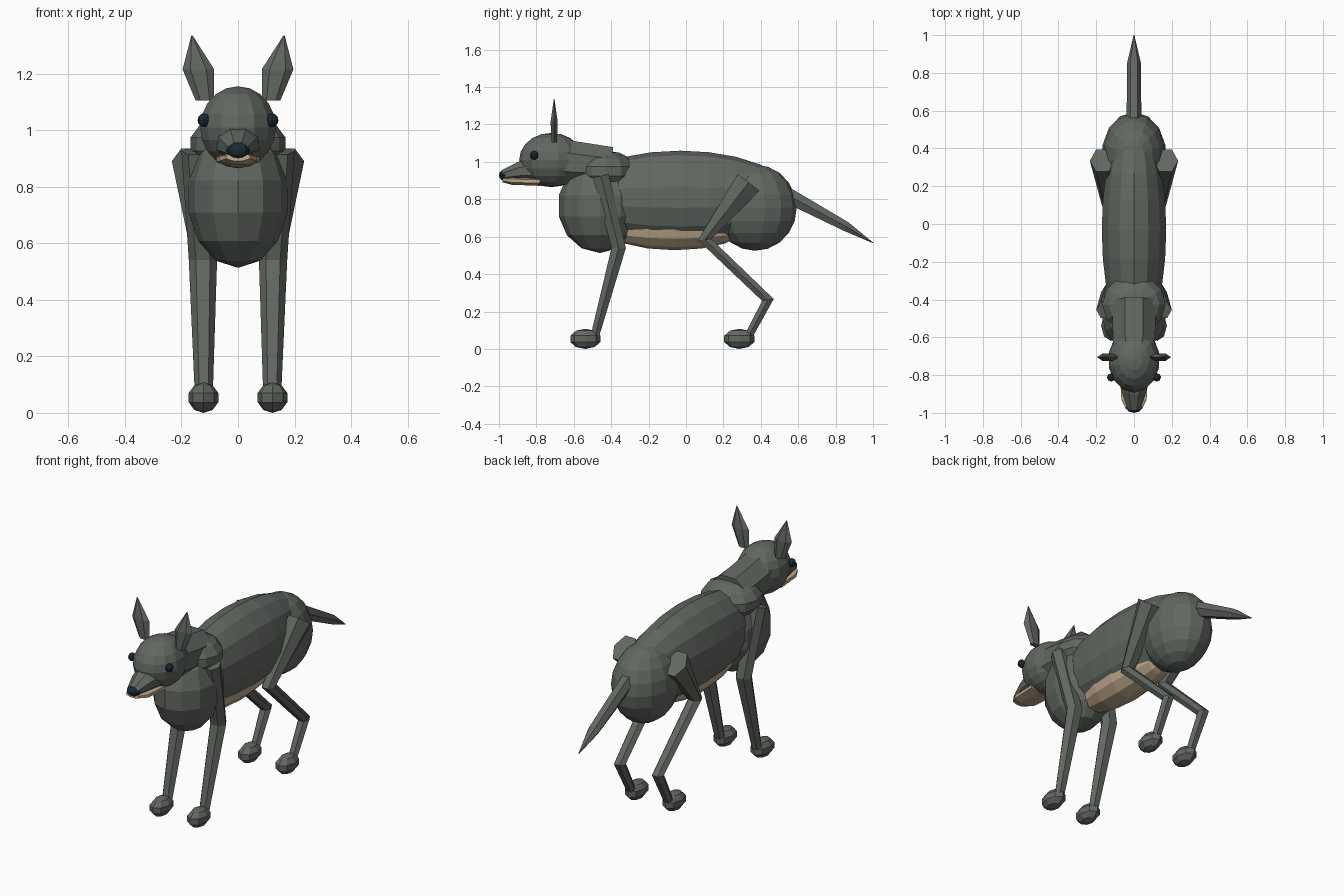
import bpy, bmesh, math
from mathutils import Vector, Matrix

if "Cube" in bpy.data.objects:
    bpy.data.objects.remove(bpy.data.objects["Cube"])


def material(name, rgb):
    m = bpy.data.materials.new(name)
    m.diffuse_color = (*rgb, 1)
    m.use_nodes = True
    m.node_tree.nodes["Principled BSDF"].inputs["Base Color"].default_value = m.diffuse_color
    return m


FUR = material("grey_fur", (0.122, 0.137, 0.119))
TAN = material("tan_fur", (0.50, 0.385, 0.26))
DARK = material("dark_blue_black", (0.012, 0.022, 0.034))


def finish(bm, name, mat):
    bmesh.ops.recalc_face_normals(bm, faces=bm.faces[:])
    me = bpy.data.meshes.new(name)
    bm.to_mesh(me)
    bm.free()
    me.materials.append(mat)
    ob = bpy.data.objects.new(name, me)
    bpy.context.collection.objects.link(ob)
    return ob


def ball(name, centre, radii, mat=FUR, seg=12, rings=7, along_y=False):
    """Faceted ellipsoid; along_y turns its poles to front and back."""
    bm = bmesh.new()
    bmesh.ops.create_uvsphere(bm, u_segments=seg, v_segments=rings, radius=1)
    if along_y:
        bmesh.ops.rotate(bm, verts=bm.verts[:], matrix=Matrix.Rotation(math.pi / 2, 3, 'X'))
    bmesh.ops.scale(bm, vec=radii, verts=bm.verts[:])
    bmesh.ops.translate(bm, vec=centre, verts=bm.verts[:])
    return finish(bm, name, mat)


def sweep(name, stations, mat=FUR, sides=6, turn=0.0):
    """Mitred tube through stations (x, y, z, side radius, other radius)."""
    bm = bmesh.new()
    pts = [Vector(s[:3]) for s in stations]
    rings = []
    for i, s in enumerate(stations):
        before = (pts[i] - pts[max(i - 1, 0)]).normalized()
        after = (pts[min(i + 1, len(pts) - 1)] - pts[i]).normalized()
        t = (before + after).normalized()
        n = Vector((1, 0, 0)).cross(t).normalized()
        mitre = 1 / max(0.5, t.dot(after if i == 0 else before))
        ring = []
        for k in range(sides):
            a = 2 * math.pi * k / sides + turn
            p = pts[i] + Vector((math.cos(a) * s[3], 0, 0)) + n * (math.sin(a) * s[4] * mitre)
            ring.append(bm.verts.new(p))
        rings.append(ring)
    for r0, r1 in zip(rings, rings[1:]):
        for k in range(sides):
            j = (k + 1) % sides
            bm.faces.new((r0[k], r0[j], r1[j], r1[k]))
    bm.faces.new(rings[0])
    bm.faces.new(rings[-1])
    return finish(bm, name, mat)


# Body masses
ball("torso", (0, -0.03, 0.81), (0.175, 0.60, 0.25), seg=14, rings=12, along_y=True)
ball("chest", (0, -0.46, 0.765), (0.18, 0.226, 0.252))
ball("rump", (0, 0.37, 0.755), (0.17, 0.222, 0.23), seg=14, rings=10)
ball("belly", (0, -0.06, 0.65), (0.124, 0.38, 0.122), TAN, seg=12, rings=8, along_y=True)
ball("shoulder_ruff", (0, -0.425, 0.95), (0.172, 0.162, 0.11))

# Neck, head and face
sweep("neck", [(0, -0.40, 0.975, 0.125, 0.113), (0, -0.66, 1.0, 0.12, 0.13)],
      sides=8, turn=math.pi / 8)
ball("head", (0, -0.72, 1.01), (0.137, 0.172, 0.145), seg=14, rings=10)
sweep("muzzle", [(0, -0.80, 0.958, 0.088, 0.078), (0, -0.89, 0.948, 0.068, 0.056),
                 (0, -0.977, 0.928, 0.038, 0.032)], sides=8, turn=math.pi / 8)
sweep("lower_jaw", [(0, -0.78, 0.896, 0.082, 0.026), (0, -0.93, 0.899, 0.072, 0.023),
                    (0, -0.98, 0.905, 0.045, 0.015)], TAN, sides=8, turn=math.pi / 8)
ball("nose", (0, -0.974, 0.928), (0.042, 0.026, 0.028), DARK, seg=8, rings=6)

# Tail
sweep("tail", [(0, 0.50, 0.845, 0.040, 0.050), (0, 0.855, 0.655, 0.036, 0.030),
               (0, 1.0, 0.567, 0.002, 0.002)])

# Paired parts
for side, s in (("left", 1), ("right", -1)):
    ball(side + "_eye", (s * 0.121, -0.812, 1.035), (0.022, 0.022, 0.024), DARK, seg=8, rings=6)
    sweep(side + "_ear", [(s * 0.117, -0.705, 1.105, 0.033, 0.017),
                          (s * 0.140, -0.705, 1.215, 0.056, 0.022),
                          (s * 0.163, -0.705, 1.335, 0.002, 0.002)])
    sweep(side + "_front_leg", [(s * 0.152, -0.455, 0.925, 0.048, 0.050),
                                (s * 0.124, -0.36, 0.54, 0.050, 0.043),
                                (s * 0.121, -0.487, 0.07, 0.032, 0.026)])
    sweep(side + "_hind_leg", [(s * 0.168, 0.335, 0.89, 0.066, 0.085),
                               (s * 0.130, 0.10, 0.585, 0.040, 0.031),
                               (s * 0.124, 0.438, 0.262, 0.034, 0.029),
                               (s * 0.122, 0.335, 0.07, 0.028, 0.025)])
    for pair, y in (("front", -0.538), ("hind", 0.285)):
        ball(f"{side}_{pair}_paw", (s * 0.122, y, 0.054), (0.055, 0.085, 0.054), seg=8, rings=5)
